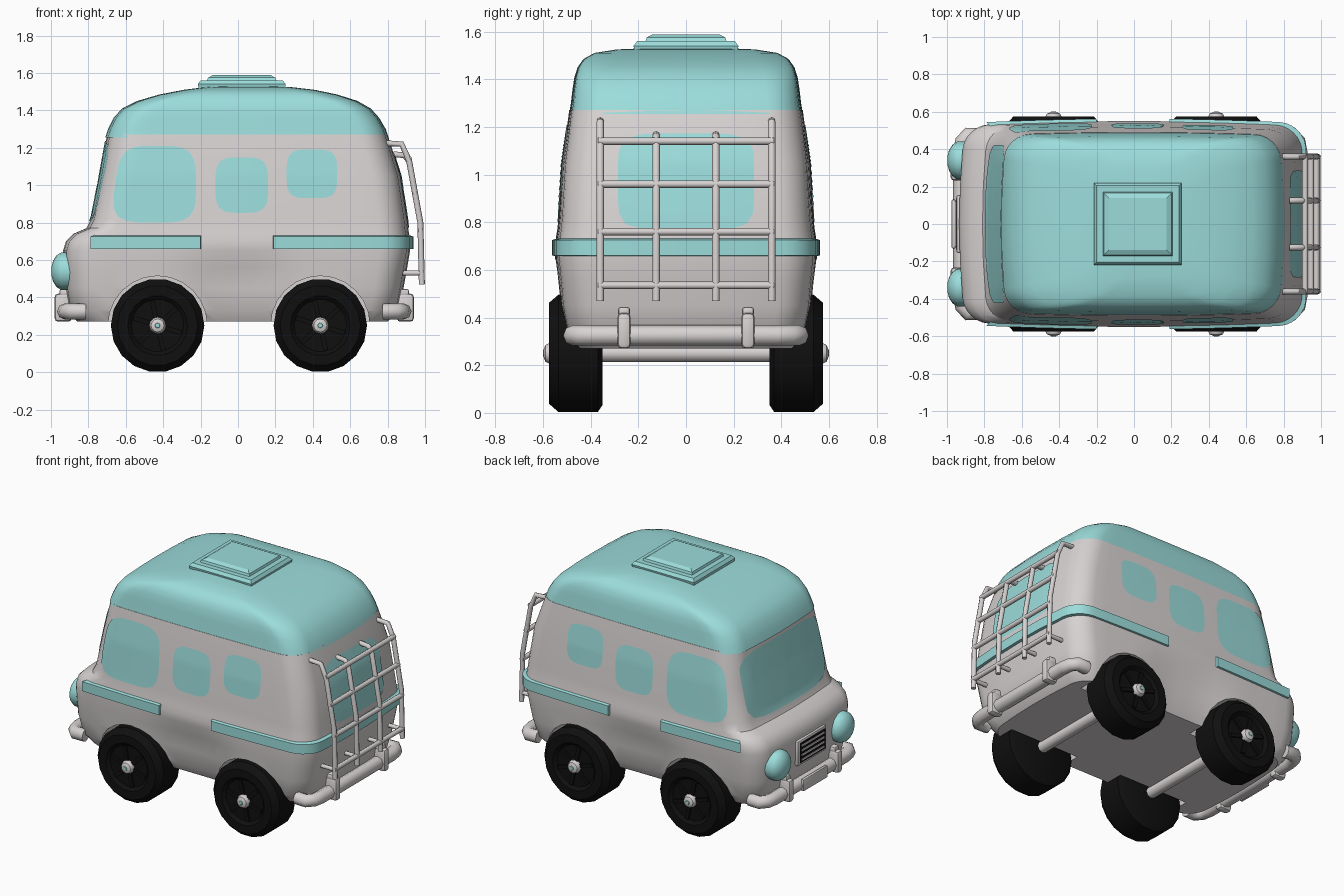
import bpy, bmesh, math
from mathutils import Vector, Matrix
from mathutils.bvhtree import BVHTree

if "Cube" in bpy.data.objects:
    bpy.data.objects.remove(bpy.data.objects["Cube"])


def material(name, rgb):
    m = bpy.data.materials.new(name)
    m.diffuse_color = (*rgb, 1)
    m.use_nodes = True
    m.node_tree.nodes["Principled BSDF"].inputs["Base Color"].default_value = m.diffuse_color
    return m


TEAL = material("teal", (0.33, 0.72, 0.71))
GREY = material("warm_grey", (0.69, 0.65, 0.65))
BLACK = material("black", (0.005, 0.005, 0.005))


def finish(name, bm, mat, angle=40):
    bmesh.ops.recalc_face_normals(bm, faces=bm.faces)
    me = bpy.data.meshes.new(name)
    bm.to_mesh(me)
    bm.free()
    ob = bpy.data.objects.new(name, me)
    bpy.context.collection.objects.link(ob)
    me.materials.append(mat)
    smooth(ob, angle)
    return ob


def smooth(ob, angle=40):
    bpy.ops.object.select_all(action='DESELECT')
    ob.select_set(True)
    bpy.context.view_layer.objects.active = ob
    if angle:
        bpy.ops.object.shade_smooth_by_angle(angle=math.radians(angle))


def skin(bm, rings, caps=True, closed=True):
    rows = [[bm.verts.new(p) for p in r] for r in rings]
    n = len(rows[0])
    for a, b in zip(rows, rows[1:]):
        for i in range(n if closed else n - 1):
            j = (i + 1) % n
            bm.faces.new((a[i], a[j], b[j], b[i]))
    if caps:
        bm.faces.new(rows[0])
        bm.faces.new(rows[-1])


def outline(z, x0, x1, hy, r=0.13, tuck=0.0):
    """Bowed rounded rectangle, running from nose round the -y side, tail, +y side."""
    half = [(x0, 0), (x0, -(hy - r) / 2)]
    half += [(x0 + r - r * math.cos(a), -(hy - r) - r * math.sin(a))
             for a in [k * math.pi / 12 for k in range(7)]]
    xa, xb = x0 + r, x1 - r
    half += [(xa + (xb - xa) * k / 16, -hy) for k in range(1, 16)]
    half += [(x1 - r + r * math.sin(a), -(hy - r) - r * math.cos(a))
             for a in [k * math.pi / 12 for k in range(7)]]
    half += [(x1, -(hy - r) / 2), (x1, 0)]
    pts = half + [(x, -y) for x, y in half[-2:0:-1]]
    xm, out = (x0 + x1) / 2, []
    for x, y in pts:
        mid = max(0, min(1, (0.38 - abs(x)) / 0.25))
        out.append(Vector((xm + (x - xm) * (1 - 0.035 * (y / hy) ** 2),
                           y * (1 - 0.04 * (x / 0.9) ** 2) * (1 - tuck * mid), z)))
    return out


def box(name, c, s, mat, bevel=0.0, rot=None):
    bm = bmesh.new()
    bmesh.ops.create_cube(bm, size=1, matrix=Matrix.Diagonal((*s, 1)))
    if bevel:
        bmesh.ops.bevel(bm, geom=bm.edges[:], offset=bevel, segments=2, affect='EDGES', profile=0.5)
    bmesh.ops.transform(bm, matrix=Matrix.Translation(c) @ (rot or Matrix()), verts=bm.verts)
    return finish(name, bm, mat)


def tube(name, pts, r, mat=GREY):
    cu = bpy.data.curves.new(name, 'CURVE')
    cu.dimensions, cu.bevel_depth, cu.bevel_resolution, cu.use_fill_caps = '3D', r, 2, True
    sp = cu.splines.new('POLY')
    sp.points.add(len(pts) - 1)
    for p, q in zip(sp.points, pts):
        p.co = (*q, 1)
    ob = bpy.data.objects.new(name, cu)
    bpy.context.collection.objects.link(ob)
    cu.materials.append(mat)
    smooth(ob, 0)
    bpy.ops.object.convert(target='MESH')
    smooth(bpy.context.view_layer.objects.active, 50)


def lathe(name, profile, x, y, z, axis, mat, n=16):
    """Profile of (radius, distance along axis)."""
    turn = Vector((0, 0, 1)).rotation_difference(Vector(axis)).to_matrix()
    bm = bmesh.new()
    skin(bm, [[turn @ Vector((r * math.cos(t), r * math.sin(t), h)) + Vector((x, y, z))
               for t in [2 * math.pi * k / n for k in range(n)]] for r, h in profile])
    return finish(name, bm, mat)


# body shell
LEVELS = [(0.27, -0.86, 0.80, 0.47, 0.05), (0.33, -0.91, 0.86, 0.505, 0.05),
          (0.45, -0.93, 0.885, 0.53, 0.06), (0.56, -0.935, 0.905, 0.54, 0.05),
          (0.65, -0.935, 0.92, 0.55, 0), (0.70, -0.92, 0.92, 0.55, 0), (0.74, -0.88, 0.915, 0.545, 0),
          (0.77, -0.81, 0.91, 0.54, 0), (0.82, -0.785, 0.905, 0.535, 0),
          (1.05, -0.74, 0.87, 0.52, 0), (1.27, -0.70, 0.80, 0.49, 0)]
bm = bmesh.new()
skin(bm, [outline(z, a, b, h, tuck=t) for z, a, b, h, t in LEVELS])
bmesh.ops.recalc_face_normals(bm, faces=bm.faces)
hull = BVHTree.FromBMesh(bm)
body = finish("body", bm, GREY)

# wheel wells cut into the body
WHEELS = [(x, s) for x in (-0.43, 0.44) for s in (-1, 1)]
for x, s in WHEELS:
    cut = lathe("well_cutter", [(0.265, 0), (0.265, 0.4)], x, s * 0.33, 0.25, (0, s, 0), GREY, 24)
    mod = body.modifiers.new("well", 'BOOLEAN')
    mod.operation, mod.object, mod.solver = 'DIFFERENCE', cut, 'EXACT'
    bpy.context.view_layer.objects.active = body
    bpy.ops.object.modifier_apply(modifier=mod.name)
    bpy.data.objects.remove(cut)
smooth(body, 35)

# roof
bm = bmesh.new()
skin(bm, [outline(*v) for v in [
    (1.255, -0.71, 0.805, 0.49), (1.30, -0.695, 0.79, 0.483), (1.36, -0.665, 0.755, 0.476),
    (1.41, -0.62, 0.71, 0.468), (1.45, -0.54, 0.64, 0.455), (1.485, -0.42, 0.53, 0.43),
    (1.51, -0.29, 0.41, 0.385), (1.525, -0.17, 0.28, 0.29), (1.53, -0.06, 0.17, 0.17, 0.1)]])
finish("roof", bm, TEAL, 50)

# roof hatch
bm = bmesh.new()
skin(bm, [[(0.02 + sx * h, sy * (h - 0.015), z) for sx, sy in ((-1, -1), (1, -1), (1, 1), (-1, 1))]
          for h, z in ((0.225, 1.49), (0.235, 1.54), (0.22, 1.56), (0.185, 1.56),
                       (0.18, 1.575), (0.155, 1.588))])
finish("roof_hatch", bm, TEAL, 25)


# windows, laid onto the body surface
def window(name, origin, u_axis, ray, hu, hv, slant=0.0, power=4):
    o, u, d = Vector(origin), Vector(u_axis), Vector(ray)
    bm, rows, n = bmesh.new(), [], 32
    for k in range(1, 9):
        ring = []
        for i in range(n):
            t = 2 * math.pi * i / n
            c, s = math.cos(t), math.sin(t)
            f = k / 8 / (abs(c) ** power + abs(s) ** power) ** (1 / power)
            a, v = f * c * hu, f * s * hv
            if a < 0:
                a *= 1 - slant * s * f
            p = o + u * a + Vector((0, 0, v))
            hit, nor = hull.ray_cast(p - d * 2, d)[:2]
            ring.append(hit + nor * 0.005)
        rows.append(ring)
    skin(bm, rows, caps=False)
    bm.verts.ensure_lookup_table()
    bm.faces.new(bm.verts[:n])
    ob = finish(name, bm, TEAL, 40)
    if sum((p.normal.dot(d) for p in ob.data.polygons)) > 0:
        ob.data.flip_normals()


for s, side in ((-1, "right"), (1, "left")):
    for part, x, z, hu, hv, sl in (("front", -0.44, 1.005, 0.215, 0.205, 0.13),
                                   ("middle", 0.02, 1.0, 0.14, 0.148, 0),
                                   ("back", 0.395, 1.06, 0.135, 0.13, 0)):
        window(f"{part}_window_{side}", (x, 0, z), (1, 0, 0), (0, -s, 0), hu, hv, sl)
window("windshield", (0, 0, 1.02), (0, 1, 0), (1, 0, 0), 0.42, 0.215, 0, 6)
window("rear_window", (0, 0, 0.97), (0, 1, 0), (-1, 0, 0), 0.285, 0.2, 0, 6)

# belt stripes
SECTION = [outline(z, -0.93 - o, 0.92 + o, 0.545 + o) for z, o in
           ((0.655, -0.02), (0.66, 0.018), (0.725, 0.018), (0.738, -0.02))]
for name, keep in (("stripe_front_right", lambda p: p.y < -0.4 and -0.82 < p.x < -0.15),
                   ("stripe_front_left", lambda p: p.y > 0.4 and -0.82 < p.x < -0.15),
                   ("stripe_rear", lambda p: p.x > 0.17)):
    ids = [i for i, p in enumerate(SECTION[1]) if keep(p)]
    bm = bmesh.new()
    skin(bm, [[sec[i] for sec in SECTION] for i in ids])
    finish(name, bm, TEAL, 35)

# wheels, spokes, hubs and axles
for x, s in WHEELS:
    lathe("wheel", [(0.02, 0.35), (0.22, 0.35), (0.25, 0.37), (0.25, 0.535), (0.215, 0.575),
                    (0.16, 0.575), (0.14, 0.555), (0.02, 0.555)], x, 0, 0.25, (0, s, 0), BLACK, 18)
    for k in range(3):
        box("spoke", (x, s * 0.558, 0.25), (0.27, 0.02, 0.025), BLACK, 0,
            Matrix.Rotation(k * math.pi / 3 + 0.3, 4, 'Y'))
    lathe("hub", [(0.04, 0.55), (0.045, 0.57), (0.035, 0.59), (0.015, 0.598)],
          x, 0, 0.25, (0, s, 0), GREY, 12)
    lathe("hub_cap", [(0.02, 0.59), (0.012, 0.601)], x, 0, 0.25, (0, s, 0), TEAL, 8)
for x in (-0.43, 0.44):
    tube("axle", [(x, -0.37, 0.25), (x, 0.37, 0.25)], 0.037)

# bumpers with overriders
for name, e, tip in (("front", -1, 0.925), ("rear", 1, 0.885)):
    half = [(e * (tip - 0.11), 0.47, 0.325), (e * (tip - 0.04), 0.475, 0.325),
            (e * (tip - 0.01), 0.44, 0.325), (e * tip, 0.38, 0.325)]
    tube(f"{name}_bumper", half + [(x, -y, z) for x, y, z in half[::-1]], 0.043)
    for y in (-0.26, 0.26):
        box(f"{name}_overrider", (e * (tip + 0.01), y, 0.345), (0.09, 0.055, 0.15), GREY, 0.018)
        box(f"{name}_overrider_arm", (e * (tip - 0.02), y, 0.425), (0.1, 0.05, 0.04), GREY, 0.012)
box("front_plate", (-0.965, 0, 0.33), (0.02, 0.26, 0.08), GREY, 0.005)

# headlights and grille
for y in (-0.34, 0.34):
    lathe("headlight", [(0.10, -0.04), (0.10, 0.02), (0.085, 0.045), (0.055, 0.064), (0.02, 0.073)],
          -0.925, y, 0.54, (-1, 0, 0), TEAL, 16)
box("grille_frame", (-0.935, 0, 0.545), (0.03, 0.31, 0.17), GREY, 0.012)
box("grille_opening", (-0.948, 0, 0.545), (0.009, 0.27, 0.135), BLACK)
for k in range(4):
    box("grille_bar", (-0.95, 0, 0.497 + 0.032 * k), (0.014, 0.24, 0.011), GREY)

# rear rack
BEND = [(0.915, 1.13), (0.975, 0.80), (0.983, 0.47)]
for y, top in ((-0.36, [(0.77, 1.225), (0.875, 1.22)]), (-0.125, [(0.83, 1.165), (0.89, 1.16)]),
               (0.125, [(0.83, 1.165), (0.89, 1.16)]), (0.36, [(0.77, 1.225), (0.875, 1.22)])):
    tube("rack_upright", [(x, y, z) for x, z in top + BEND], 0.016)
    tube("rack_stub", [(0.86, y, 0.53), (0.98, y, 0.53)], 0.014)
for x, z in ((0.915, 1.14), (0.946, 0.96), (0.976, 0.76), (0.982, 0.535)):
    tube("rack_rail", [(x, -0.37, z), (x, 0.37, z)], 0.016)
